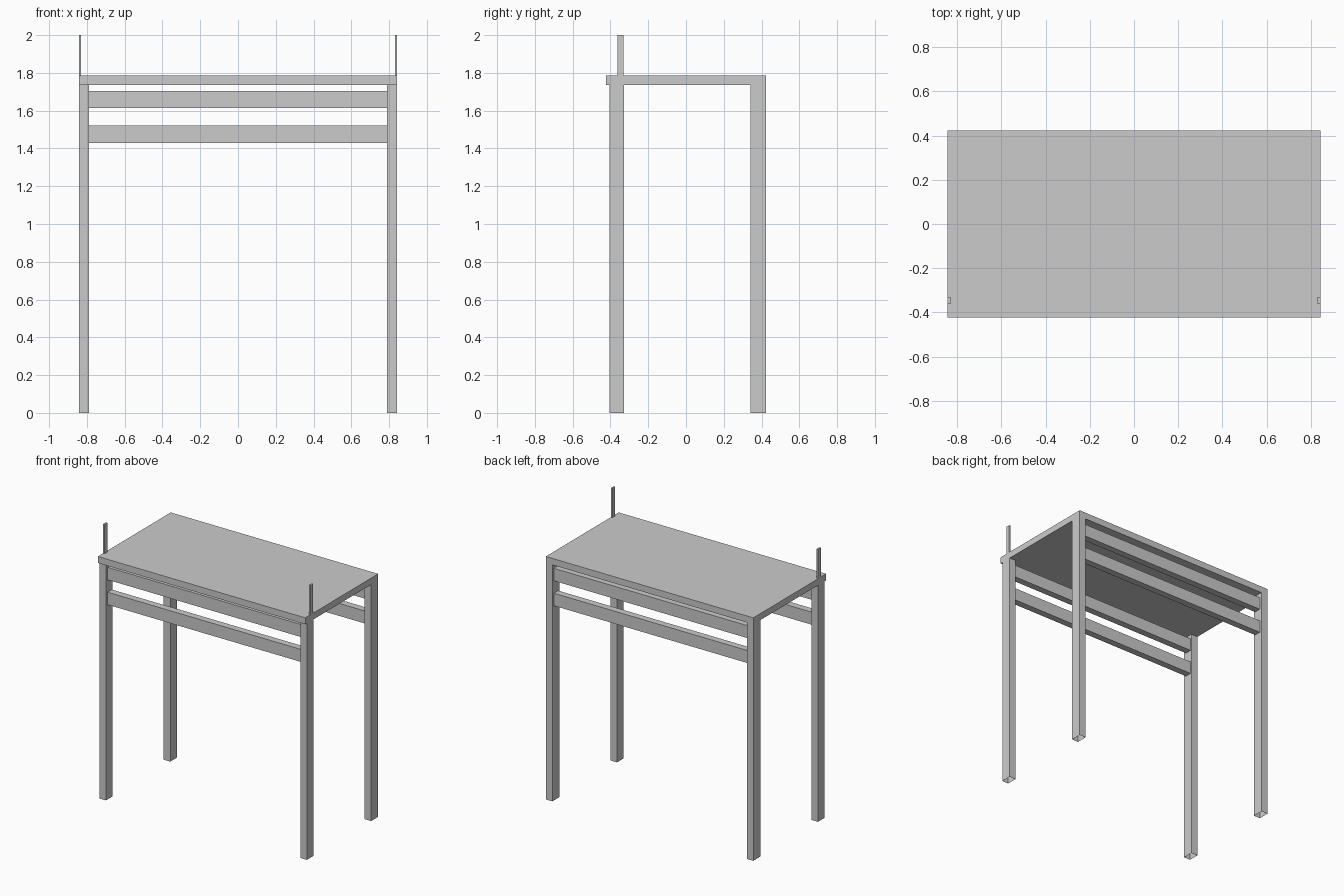
import bpy, bmesh

if "Cube" in bpy.data.objects:
    bpy.data.objects.remove(bpy.data.objects["Cube"])


def box(name, x, y, z, open_bottom=False):
    """Axis-aligned box from (min, max) ranges."""
    bm = bmesh.new()
    bmesh.ops.create_cube(bm, size=1)
    for v in bm.verts:
        v.co = [r[0] if c < 0 else r[1] for c, r in zip(v.co, (x, y, z))]
    if open_bottom:
        bm.normal_update()
        bottom = [f for f in bm.faces if f.normal.z < -0.9]
        bmesh.ops.delete(bm, geom=bottom, context='FACES_ONLY')
    mesh = bpy.data.meshes.new(name)
    bm.to_mesh(mesh)
    bm.free()
    ob = bpy.data.objects.new(name, mesh)
    bpy.context.collection.objects.link(ob)
    return ob


def mirrored(ob):
    """Repeat a part on the other side of x = 0."""
    ob.modifiers.new("mirror", 'MIRROR').use_mirror_merge = False


HALF = 0.843
TOP = (1.737, 1.785)

# Table top
box("table_top", (-HALF, HALF), (-0.423, 0.423), TOP)

# Hollow square legs, open at the floor
mirrored(box("front_legs", (0.79, HALF), (-0.405, -0.327), (0, TOP[0]), True))
mirrored(box("back_legs", (0.79, HALF), (0.342, 0.423), (0, TOP[0]), True))

# Two rails between the legs, front and back
for side, y in (("front", (-0.385, -0.335)), ("back", (0.355, 0.405))):
    for level, z in (("upper", (1.613, 1.705)), ("lower", (1.43, 1.522))):
        box(f"{side}_{level}_rail", (-0.79, 0.79), y, z)

# Thin uprights standing on the front corners
mirrored(box("uprights", (0.83, HALF), (-0.362, -0.331), (TOP[1], 2.0)))
